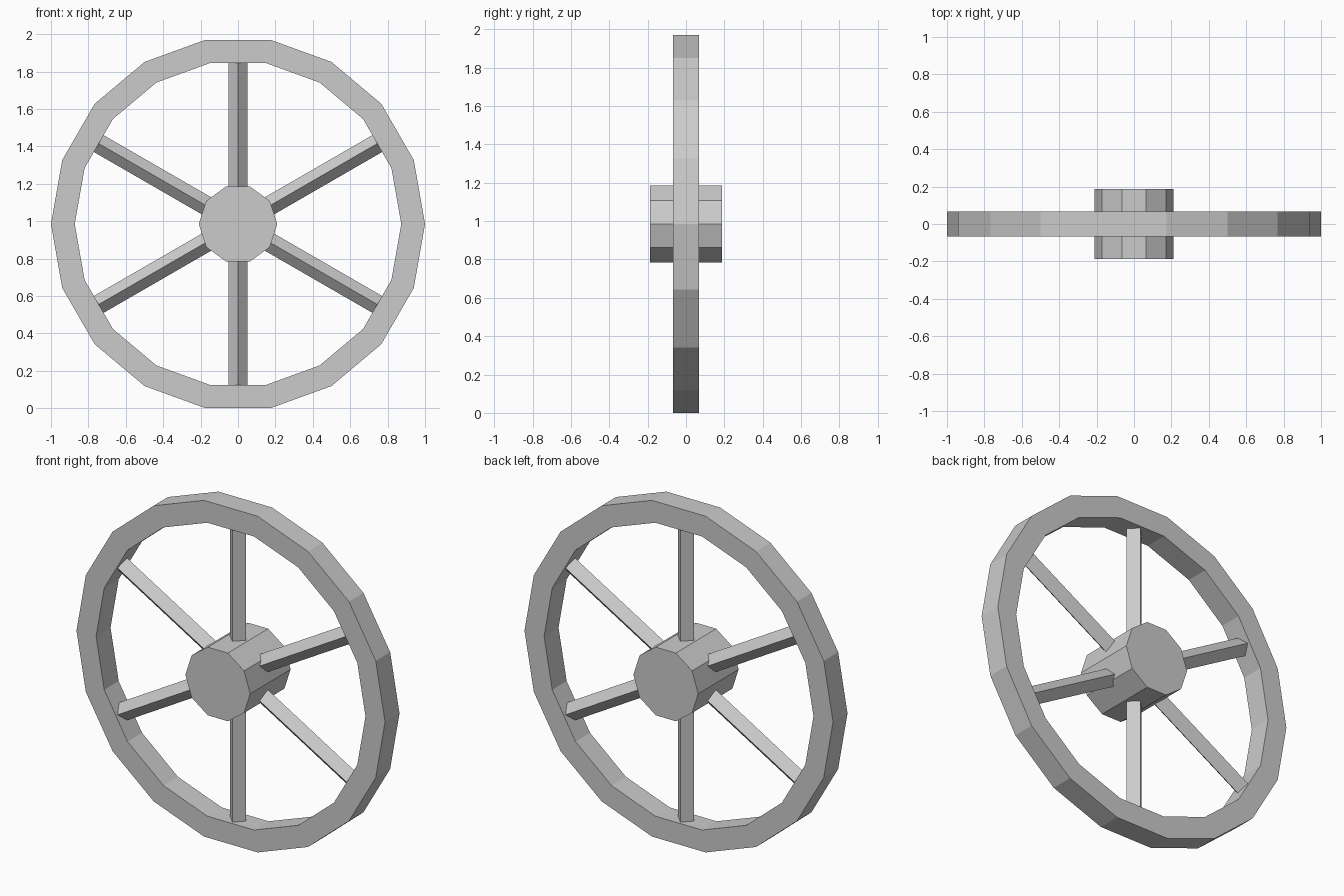
import bpy
import bmesh
from math import cos, sin, pi, radians
from mathutils import Matrix

cube = bpy.data.objects.get("Cube")
if cube:
    bpy.data.objects.remove(cube, do_unlink=True)

CENTRE_Z = 0.985
TO_FRONT = Matrix.Translation((0, 0, CENTRE_Z)) @ Matrix.Rotation(pi / 2, 4, 'X')

grey = bpy.data.materials.new("plain grey")
grey.use_nodes = True
colour = (0.6, 0.6, 0.6, 1)
grey.diffuse_color = colour
grey.node_tree.nodes["Principled BSDF"].inputs["Base Color"].default_value = colour


def finish(name, bm):
    bmesh.ops.recalc_face_normals(bm, faces=bm.faces)
    mesh = bpy.data.meshes.new(name)
    bm.to_mesh(mesh)
    bm.free()
    mesh.materials.append(grey)
    obj = bpy.data.objects.new(name, mesh)
    bpy.context.collection.objects.link(obj)


def prism(name, sides, radius, depth, matrix):
    """Regular prism with one corner on its local x axis."""
    bm = bmesh.new()
    ends = [[bm.verts.new((radius * cos(2 * pi * i / sides),
                           radius * sin(2 * pi * i / sides), z))
             for i in range(sides)] for z in (-depth / 2, depth / 2)]
    low, high = ends
    bm.faces.new(low)
    bm.faces.new(high)
    for i in range(sides):
        j = (i + 1) % sides
        bm.faces.new((low[i], low[j], high[j], high[i]))
    bm.transform(matrix)
    finish(name, bm)


# Rim: rectangular section swept around an eighteen-sided ring
def rim(sides=18, outer=1.0, inner=0.873, half=0.067):
    bm = bmesh.new()
    section = [(outer, -half), (outer, half), (inner, half), (inner, -half)]
    rings = [[bm.verts.new((r * cos(2 * pi * i / sides), y,
                            CENTRE_Z + r * sin(2 * pi * i / sides)))
              for r, y in section] for i in range(sides)]
    for i in range(sides):
        a, b = rings[i], rings[(i + 1) % sides]
        for k in range(4):
            m = (k + 1) % 4
            bm.faces.new((a[k], a[m], b[m], b[k]))
    finish("rim", bm)


rim()

# Hub: ten-sided drum along the axle
prism("hub", 10, 0.21, 0.374, TO_FRONT)

# Spokes: three diamond-section bars running right through the hub
for n in range(3):
    turn = Matrix.Rotation(radians(60 * n), 4, 'Y')
    prism(f"spoke_bar_{n + 1}", 4, 0.052, 1.8,
          Matrix.Translation((0, 0, CENTRE_Z)) @ turn)
